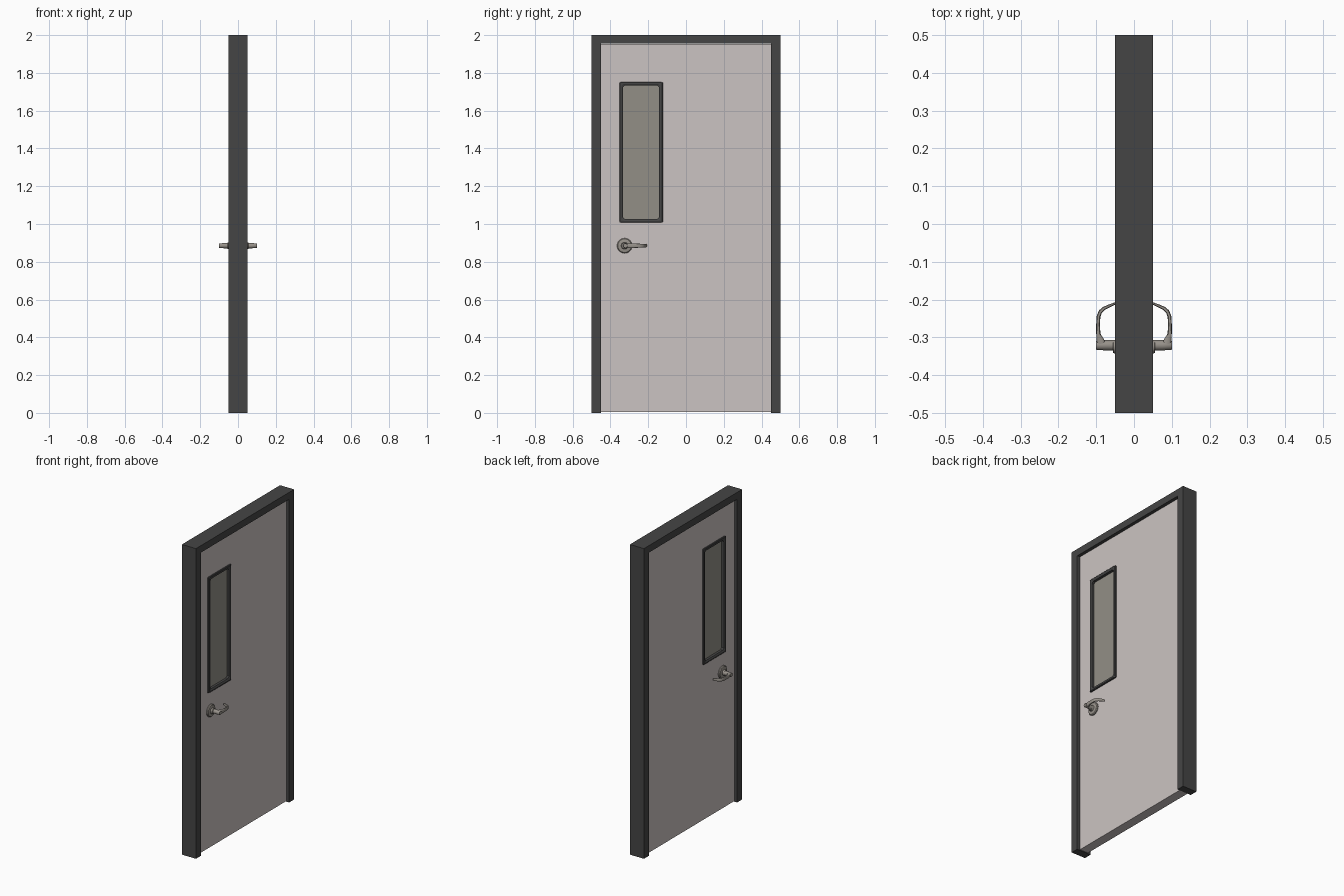
import bpy, bmesh, math

if "Cube" in bpy.data.objects:
    bpy.data.objects.remove(bpy.data.objects["Cube"])


def mat(name, r, g, b):
    m = bpy.data.materials.new(name)
    m.diffuse_color = (r, g, b, 1)
    m.use_nodes = True
    m.node_tree.nodes["Principled BSDF"].inputs["Base Color"].default_value = m.diffuse_color
    return m


FRAME = mat("dark grey paint", 0.060, 0.060, 0.060)
PANEL = mat("pale door paint", 0.600, 0.550, 0.540)
GLASS = mat("grey glass", 0.290, 0.275, 0.240)
METAL = mat("satin metal", 0.310, 0.285, 0.255)


def finish(name, bm, material, smooth=False):
    bmesh.ops.recalc_face_normals(bm, faces=bm.faces)
    me = bpy.data.meshes.new(name)
    bm.to_mesh(me)
    bm.free()
    me.materials.append(material)
    ob = bpy.data.objects.new(name, me)
    bpy.context.collection.objects.link(ob)
    if smooth:
        bpy.ops.object.select_all(action='DESELECT')
        ob.select_set(True)
        bpy.context.view_layer.objects.active = ob
        bpy.ops.object.shade_smooth_by_angle(angle=math.radians(35))
    return ob


def loft(name, loops, material, closed=False, smooth=False):
    """Skin rings of points; closed joins last to first, else caps the ends."""
    bm = bmesh.new()
    rings = [[bm.verts.new(p) for p in lp] for lp in loops]
    pairs = list(zip(rings, rings[1:])) + ([(rings[-1], rings[0])] if closed else [])
    n = len(rings[0])
    for a, b in pairs:
        for i in range(n):
            j = (i + 1) % n
            bm.faces.new((a[i], a[j], b[j], b[i]))
    if not closed:
        bm.faces.new(rings[0])
        bm.faces.new(rings[-1])
    return finish(name, bm, material, smooth)


def rect(x, y0, y1, z0, z1, c=0.0):
    """Rectangle at depth x, with optional cut corners."""
    if not c:
        return [(x, y0, z0), (x, y1, z0), (x, y1, z1), (x, y0, z1)]
    return [(x, y0 + c, z0), (x, y1 - c, z0), (x, y1, z0 + c), (x, y1, z1 - c),
            (x, y1 - c, z1), (x, y0 + c, z1), (x, y0, z1 - c), (x, y0, z0 + c)]


# Door frame: a U-shaped profile extruded through the depth
arch = [(-.5, 0), (-.5, 2), (.5, 2), (.5, 0), (.45, 0), (.45, 1.955), (-.45, 1.955), (-.45, 0)]
loft("door_frame", [[(x, y, z) for y, z in arch] for x in (-.05, .05)], FRAME)

# Door panel with a window opening
D = 0.03
W = (-.353, -.123, 1.007, 1.753)


def inset(d):
    return (W[0] + d, W[1] - d, W[2] + d, W[3] - d)


outer = (-.449, .449, .004, 1.954)
loft("door_panel", [rect(-D, *outer), rect(D, *outer),
                    rect(D, *inset(.01)), rect(-D, *inset(.01))], PANEL, closed=True)

# Glass pane
loft("window_glass", [rect(x, *inset(.008)) for x in (-.02, .02)], GLASS)

# Window trim, lever, rose on both sides
SY, SZ = -.325, .885
for s, side in ((1, "right"), (-1, "left")):
    loft("window_trim_" + side, [
        rect(s * .018, *W, .003), rect(s * .037, *W, .003),
        rect(s * .040, *inset(.004), .004), rect(s * .040, *inset(.012), .009),
        rect(s * .036, *inset(.019), .010), rect(s * .018, *inset(.019), .010)],
        FRAME, closed=True)

    # Rose plate, collar and spindle turned around the x axis
    def turned(name, profile, y=SY, n=32):
        loft(name, [[(s * x, y + r * math.cos(2 * math.pi * i / n),
                      SZ + r * math.sin(2 * math.pi * i / n)) for i in range(n)]
                    for x, r in profile], METAL, smooth=True)

    turned("handle_rose_" + side, [(.028, .040), (.036, .040), (.041, .036), (.044, .024)])
    turned("handle_collar_" + side, [(.040, .019), (.054, .017), (.056, .015)])
    turned("handle_spindle_" + side, [(.05, .0135), (.075, .0135), (.098, .0125), (.100, .011)],
           y=-.321)

    # Lever: x, y, normal angle, half thickness, half height along the path
    path = [(.086, -.322, 0, .013, .0125), (.089, -.306, 0, .010, .0125),
            (.0945, -.290, 0, .0055, .012), (.095, -.265, 0, .005, .011),
            (.094, -.245, 12, .005, .0105), (.089, -.232, 40, .005, .010),
            (.080, -.2235, 58, .0045, .0095), (.066, -.217, 65, .004, .009),
            (.052, -.211, 65, .003, .008), (.046, -.209, 65, .002, .006)]
    rings = []
    for x, y, deg, t, h in path:
        a = math.radians(deg)
        ring = []
        for i in range(16):
            u = 2 * math.pi * i / 16
            # rounded-box section
            cu = math.copysign(abs(math.cos(u)) ** .6, math.cos(u))
            su = math.copysign(abs(math.sin(u)) ** .6, math.sin(u))
            ring.append((s * (x + t * cu * math.cos(a)), y + t * cu * math.sin(a), SZ + h * su))
        rings.append(ring)
    loft("handle_lever_" + side, rings, METAL, smooth=True)
